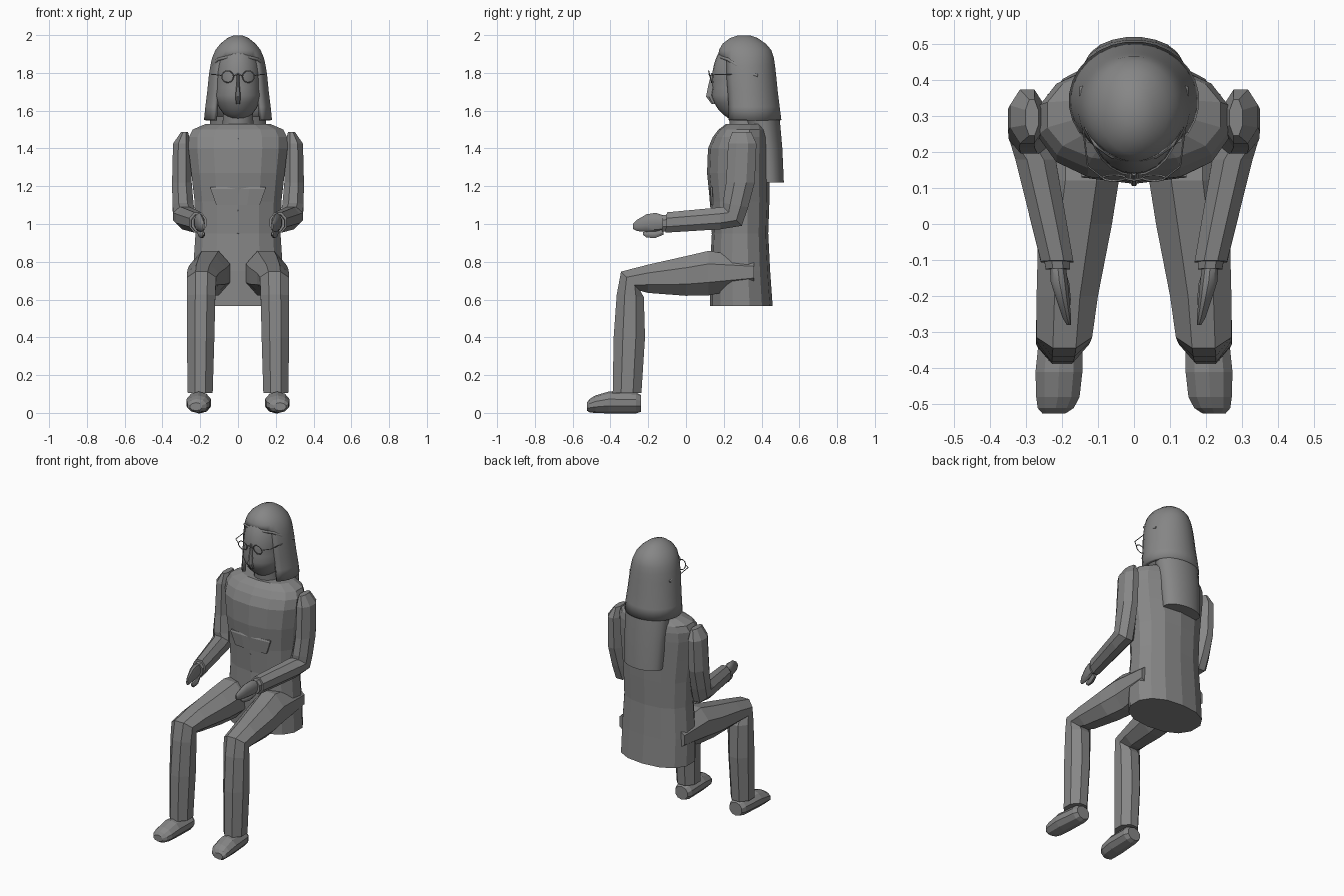
import bpy, bmesh
from math import sin, cos, pi, radians, copysign
from mathutils import Vector

dark = bpy.data.materials.new("dark_grey")
dark.diffuse_color = (0.24, 0.24, 0.24, 1)


def finish(name, bm, mirror=False, smooth=False):
    bmesh.ops.recalc_face_normals(bm, faces=bm.faces)
    me = bpy.data.meshes.new(name)
    bm.to_mesh(me)
    bm.free()
    me.materials.append(dark)
    ob = bpy.data.objects.new(name, me)
    bpy.context.collection.objects.link(ob)
    if mirror:
        m = ob.modifiers.new("Mirror", 'MIRROR')
        m.use_axis[0] = True
    if smooth:
        bpy.ops.object.select_all(action='DESELECT')
        ob.select_set(True)
        bpy.context.view_layer.objects.active = ob
        bpy.ops.object.shade_smooth_by_angle(angle=radians(35))
    return ob


def loft(rings, n=8, cap_start=True, cap_end=True, power=1.0):
    """rings: (x, y, z, half width in x, half depth, angle of depth axis in the yz plane)"""
    bm = bmesh.new()
    k = 1 / cos(pi / n) ** power
    bend = lambda c: copysign(abs(c) ** power, c)
    loops = []
    for x, y, z, ru, rv, a in rings:
        v = Vector((0, cos(radians(a)), sin(radians(a))))
        loop = []
        for i in range(n):
            t = 2 * pi * (i + 0.5) / n
            p = Vector((x + ru * k * bend(cos(t)), y, z)) + v * (rv * k * bend(sin(t)))
            loop.append(bm.verts.new(p))
        loops.append(loop)
    for A, B in zip(loops, loops[1:]):
        for i in range(n):
            j = (i + 1) % n
            bm.faces.new((A[i], A[j], B[j], B[i]))
    if cap_start:
        bm.faces.new(loops[0])
    if cap_end:
        bm.faces.new(loops[-1])
    return bm


def wire(name, pts, r, mirror=False):
    cu = bpy.data.curves.new(name, 'CURVE')
    cu.dimensions = '3D'
    cu.bevel_depth = r
    cu.bevel_resolution = 1
    cu.use_fill_caps = True
    cu.materials.append(dark)
    s = cu.splines.new('POLY')
    s.points.add(len(pts) - 1)
    for p, q in zip(s.points, pts):
        p.co = (*q, 1)
    ob = bpy.data.objects.new(name, cu)
    bpy.context.collection.objects.link(ob)
    if mirror:
        ob.modifiers.new("Mirror", 'MIRROR')
    return ob


# torso: (z, front y, back y, half width)
torso = [(0.565, .13, .455, .24), (0.75, .13, .442, .238), (0.95, .14, .432, .225),
         (1.12, .13, .438, .23), (1.27, .115, .44, .247), (1.40, .12, .44, .262),
         (1.46, .145, .437, .26), (1.50, .175, .43, .24), (1.53, .215, .415, .17)]
finish("torso", loft([(0, (f + b) / 2, z, w, (b - f) / 2, 0) for z, f, b, w in torso], 14, power=.88))

# jacket fold and buttons on the chest
finish("chest_fold", loft([(0, .139, 1.10, .115, .012, 0), (0, .134, 1.185, .145, .013, 0),
                           (0, .136, 1.195, .145, .010, 0)], 8))
for z, y in ((1.45, .143), (1.07, .133), (0.95, .14)):
    bm = bmesh.new()
    bmesh.ops.create_icosphere(bm, subdivisions=1, radius=0.006)
    bmesh.ops.translate(bm, vec=(0, y, z), verts=bm.verts)
    finish("button", bm)

# legs: hip, thigh, bent knee, shin
finish("leg", loft([(.145, .36, .745, .095, .075, 90), (.147, .12, .74, .105, .118, 90),
                    (.163, 0, .725, .102, .105, 90), (.185, -.20, .71, .085, .075, 90),
                    (.193, -.293, .697, .077, .072, 135), (.195, -.295, .62, .075, .072, 175),
                    (.198, -.30, .40, .073, .083, 180), (.20, -.312, .105, .066, .076, 180)], 8), True)

# shoes
finish("shoe", loft([(.20, -.237, .05, .045, .042, 90), (.20, -.265, .053, .058, .053, 90),
                     (.208, -.41, .055, .065, .055, 90), (.211, -.48, .046, .06, .044, 90),
                     (.217, -.51, .038, .05, .034, 90), (.222, -.525, .033, .032, .02, 90)], 10), True)

# arms: shoulder, bent elbow, forearm
finish("arm", loft([(.283, .295, 1.488, .018, .05, 180), (.296, .298, 1.425, .048, .075, 180),
                    (.297, .288, 1.22, .052, .076, 180), (.291, .262, 1.10, .056, .068, 170),
                    (.285, .246, 1.04, .058, .07, 135), (.273, .18, 1.03, .056, .058, 92),
                    (.213, -.105, 1.008, .045, .054, 86)], 8), True)

# cuffs and hands
finish("cuff", loft([(.213, -.10, 1.005, .036, .045, 88), (.211, -.125, 1.003, .034, .043, 88)], 8), True)
finish("hand", loft([(.212, -.11, 1.005, .022, .035, 90), (.207, -.16, 1.01, .024, .047, 90),
                     (.197, -.21, 1.005, .018, .044, 90), (.186, -.26, .992, .012, .028, 90),
                     (.18, -.28, .988, .006, .014, 90)], 10), True, True)
finish("thumb", loft([(.205, -.12, .965, .012, .022, 90), (.194, -.165, .945, .015, .02, 90),
                      (.186, -.21, .945, .011, .016, 90), (.182, -.228, .95, .005, .007, 90)], 8), True, True)

# neck and head
finish("neck", loft([(0, .32, 1.48, .085, .085, 0), (0, .30, 1.64, .075, .08, 0)], 16), smooth=True)
bm = bmesh.new()
bmesh.ops.create_uvsphere(bm, u_segments=24, v_segments=16, radius=1)
for v in bm.verts:
    w = 1.12 if -0.99 < v.co.z < -0.3 else 1
    v.co = (v.co.x * .122 * w, v.co.y * .147 * w + .285, v.co.z * .22 + 1.765)
finish("head", bm, smooth=True)

# hair shell with face opening: (z, centre y, half width, half depth)
hair = [(1.55, .342, .18, .163), (1.62, .338, .173, .158), (1.70, .331, .163, .155),
        (1.79, .323, .154, .154), (1.84, .321, .146, .15), (1.88, .318, .137, .147),
        (1.92, .313, .12, .139), (1.955, .308, .093, .114), (1.985, .306, .055, .072),
        (1.999, .306, .022, .03)]
bm = loft([(0, c, z, w, d, 0) for z, c, w, d in hair], 28, cap_start=False)
bmesh.ops.delete(bm, geom=[f for f in bm.faces
                           if f.calc_center_median().y < .222 and f.calc_center_median().z < 1.875],
                 context='FACES')
ob = finish("hair", bm, smooth=True)
m = ob.modifiers.new("Solidify", 'SOLIDIFY')
m.thickness = 0.022
m.offset = -1

# swept fringe strands and long hair down the back
wire("fringe", [(0, .176, 1.885), (.06, .19, 1.882), (.105, .222, 1.872), (.130, .27, 1.84),
                (.142, .33, 1.80), (.143, .38, 1.785)], .009, True)
finish("back_hair", loft([(0, .445, 1.22, .13, .073, 0), (0, .43, 1.40, .14, .08, 0),
                          (0, .40, 1.57, .15, .095, 0)], 20), smooth=True)

# nose and mouth
finish("nose", loft([(0, .142, 1.80, .006, .008, 0), (0, .133, 1.73, .009, .016, 0),
                     (0, .132, 1.675, .014, .026, 0), (0, .148, 1.635, .010, .012, 0)], 8))

# round glasses
rim = [(.055 + .031 * cos(2 * pi * i / 16), .128 - .008 * sin(2 * pi * i / 16),
        1.78 + .031 * sin(2 * pi * i / 16)) for i in range(17)]
wire("glasses_rim", rim, .003, True)
wire("glasses_bridge", [(-.024, .126, 1.785), (0, .121, 1.792), (.024, .126, 1.785)], .003)
wire("glasses_temple", [(.086, .127, 1.786), (.128, .16, 1.792), (.143, .28, 1.79)], .0025, True)
